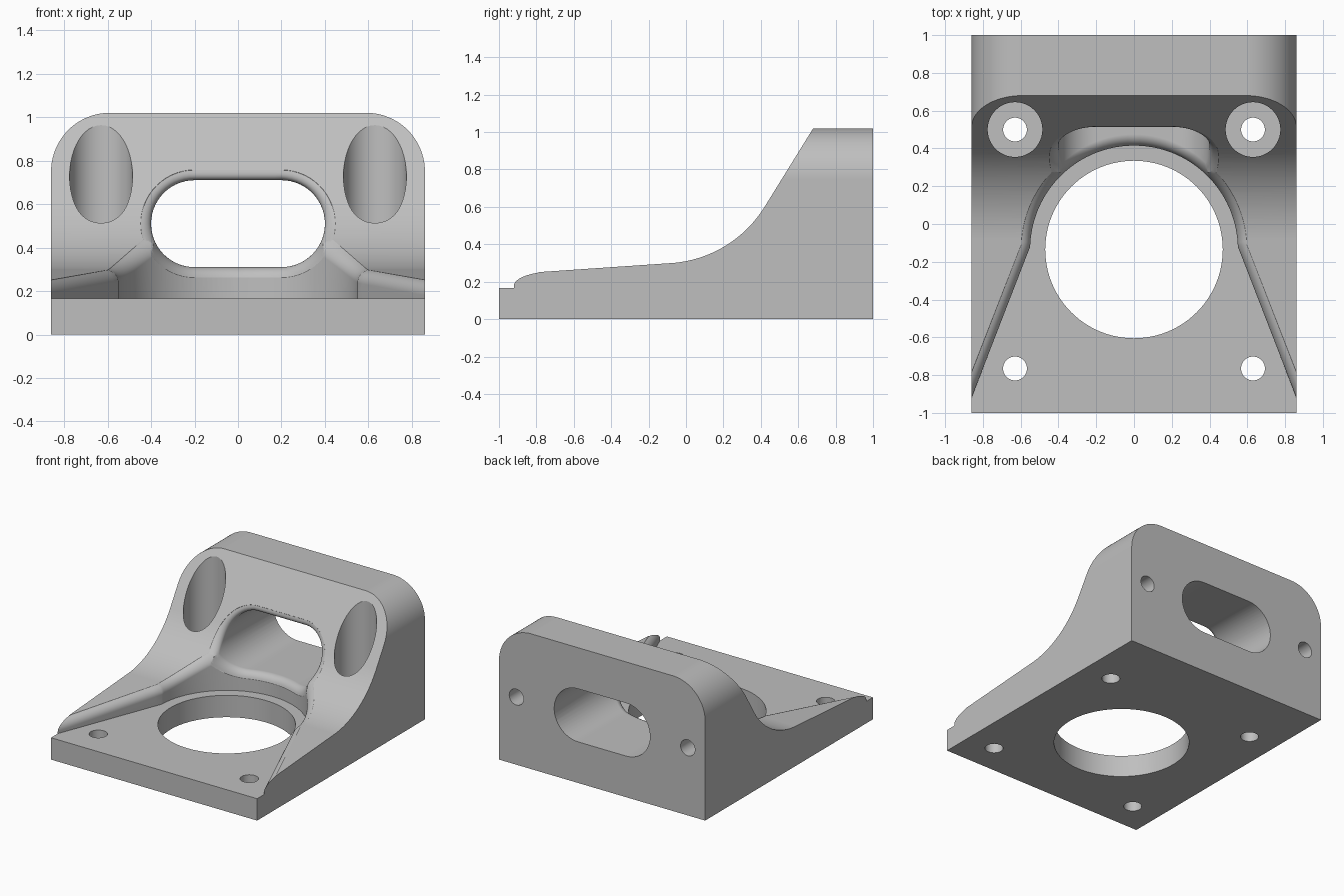
import bpy, bmesh
from math import sin, cos, radians, sqrt, hypot
from mathutils import Vector

cube = bpy.data.objects.get("Cube")
if cube:
    bpy.data.objects.remove(cube, do_unlink=True)

FLOOR = 0.165                    # thickness of the base plate
POCKET_Y, POCKET_R = -0.135, 0.55
FILLET = 0.06
ARC_Y, ARC_Z, ARC_R = -0.122, 0.935, 0.637   # concave sweep of the ramp
ARC_START, ARC_END = -0.077, 0.419


def ramp_height(y):
    if y < ARC_START:
        return max(0.3055 + 0.0705 * y, 0.23)
    if y < ARC_END:
        return ARC_Z - sqrt(ARC_R ** 2 - (y - ARC_Y) ** 2)
    return 0.6 + 1.615 * (y - 0.42)


def ramp_y(z):
    if z < 0.301:
        return ARC_START
    if z < 0.6:
        return ARC_Y + sqrt(ARC_R ** 2 - (ARC_Z - z) ** 2)
    return 0.42 + (z - 0.6) / 1.615


def arc(cx, cy, r, start, end, steps):
    angles = [radians(start + (end - start) * i / steps) for i in range(steps + 1)]
    return [(cx + r * cos(a), cy + r * sin(a)) for a in angles]


def ring_solid(name, rings, triangulate=False):
    """Closed solid skinned through rings of equal point count."""
    bm = bmesh.new()
    loops = [[bm.verts.new(p) for p in ring] for ring in rings]
    n = len(loops[0])
    for a, b in zip(loops, loops[1:]):
        for i in range(n):
            j = (i + 1) % n
            bm.faces.new((a[i], a[j], b[j], b[i]))
    bm.faces.new(loops[0][::-1])
    bm.faces.new(loops[-1])
    bmesh.ops.recalc_face_normals(bm, faces=bm.faces)
    if triangulate:
        bmesh.ops.triangulate(bm, faces=bm.faces)
    mesh = bpy.data.meshes.new(name)
    bm.to_mesh(mesh)
    bm.free()
    obj = bpy.data.objects.new(name, mesh)
    bpy.context.collection.objects.link(obj)
    return obj


def upright_cylinder(name, x, y, r, z0, z1, steps=48):
    circle = arc(x, y, r, 0, 360, steps)[:-1]
    return ring_solid(name, [[(px, py, z) for px, py in circle] for z in (z0, z1)])


def offset(path, d):
    """Shift an open path to its right by d, with mitred corners."""
    pts = [Vector(p) for p in path]
    out = []
    for i, p in enumerate(pts):
        t0 = (p - pts[max(i - 1, 0)]) if i else (pts[1] - p)
        t1 = (pts[i + 1] - p) if i + 1 < len(pts) else t0
        t0, t1 = t0.normalized(), t1.normalized()
        t = (t0 + t1).normalized()
        out.append(p + Vector((t.y, -t.x)) * (d / t.dot(t1)))
    return out


# Rounded-over edge: (outward offset, drop below the surface)
fillet_steps = [(FILLET * (1 - cos(radians(a))), FILLET * (1 - sin(radians(a))))
                for a in range(0, 78, 11)]
fillet_steps.append((FILLET * 0.93, -0.01))

# Body: block with rounded upper corners
front = [(-0.86, 0), (0.86, 0)]
front += arc(0.59, 0.75, 0.27, 0, 90, 20) + arc(-0.59, 0.75, 0.27, 90, 180, 20)
bracket = ring_solid("bracket_body", [[(x, y, z) for x, z in front] for y in (-1, 1)])

# Ramp cutter: everything above the swept side profile
samples = [ARC_START + (ARC_END - ARC_START) * i / 28 for i in range(29)]
side = [(y, ramp_height(y)) for y in [-1.1] + samples + [0.9]] + [(-1.1, ramp_height(0.9))]
cutters = [ring_solid("ramp_cutter", [[(x, y, z) for y, z in side] for x in (-1, 1)])]

# Pocket cutter: round recess flaring open to the front, with a filleted rim
flare = [(0.55 + 0.31 * t, -0.12 - 0.8 * t) for t in [1.7 * i / 24 for i in range(24, 0, -1)]]
outline = flare + arc(0, POCKET_Y, POCKET_R, 1.5, 178.5, 72)
outline += [(-x, y) for x, y in reversed(flare)]
rings = [[(x, y, FLOOR) for x, y in outline]]
for e, h in fillet_steps:
    rings.append([(p.x, p.y, ramp_height(p.y) - h) for p in offset(outline, e)])
rings.append([(p[0], p[1], 1.6) for p in rings[-1]])
cutters.append(ring_solid("pocket_cutter", rings, True))


# Slot cutter: long hole through the back wall, with a filleted mouth
def stadium(r):
    straight = [-0.2 + 0.4 * i / 12 for i in range(1, 12)]
    return (arc(0.2, 0.51, r, -90, 90, 28) + [(-x, 0.51 + r) for x in straight]
            + arc(-0.2, 0.51, r, 90, 270, 28) + [(x, 0.51 - r) for x in straight])


def mouth_y(x, z):
    return max(ramp_y(z), POCKET_Y + sqrt(max(0, POCKET_R ** 2 - x * x)))


rings = [[(x, 1.1, z) for x, z in stadium(0.2)]]
for e, h in fillet_steps:
    rings.append([(x, mouth_y(x, z) + h, z) for x, z in stadium(0.2 + e)])
rings.append([(x, -0.1, z) for x, _, z in rings[-1]])
cutters.append(ring_solid("slot_cutter", rings, True))

# Bore, screw holes, counterbores and blind holes in the back
cutters.append(upright_cylinder("bore_cutter", 0, POCKET_Y, 0.47, -0.1, 0.2, 96))
for s in (-1, 1):
    cutters.append(upright_cylinder("front_hole_cutter", s * 0.63, -0.765, 0.063, -0.1, 0.2))
    cutters.append(upright_cylinder("counterbore_cutter", s * 0.63, 0.5, 0.145, FLOOR, 1.5))
    cutters.append(upright_cylinder("rear_hole_cutter", s * 0.63, 0.5, 0.063, -0.1, 0.3))
    circle = arc(s * 0.715, 0.51, 0.06, 0, 360, 40)[:-1]
    cutters.append(ring_solid("back_hole_cutter",
                              [[(x, y, z) for x, z in circle] for y in (0.72, 1.1)]))

for c in cutters:
    c.hide_render = True
    mod = bracket.modifiers.new(c.name, 'BOOLEAN')
    mod.operation = 'DIFFERENCE'
    mod.solver = 'EXACT'
    mod.object = c

# Bake the cuts and discard the cutters
graph = bpy.context.evaluated_depsgraph_get()
mesh = bpy.data.meshes.new_from_object(bracket.evaluated_get(graph))
bracket.modifiers.clear()
bracket.data = mesh
for c in cutters:
    bpy.data.objects.remove(c, do_unlink=True)

# Single grey material
grey = bpy.data.materials.new("plain_grey")
grey.use_nodes = True
colour = (0.52, 0.52, 0.52, 1)
grey.diffuse_color = colour
grey.node_tree.nodes["Principled BSDF"].inputs["Base Color"].default_value = colour
mesh.materials.clear()
mesh.materials.append(grey)

# Smooth curved faces, keep machined edges sharp
bpy.ops.object.select_all(action='DESELECT')
bracket.select_set(True)
bpy.context.view_layer.objects.active = bracket
bpy.ops.object.shade_smooth_by_angle(angle=radians(20))
weighted = bracket.modifiers.new("even_shading", 'WEIGHTED_NORMAL')
weighted.keep_sharp = True
